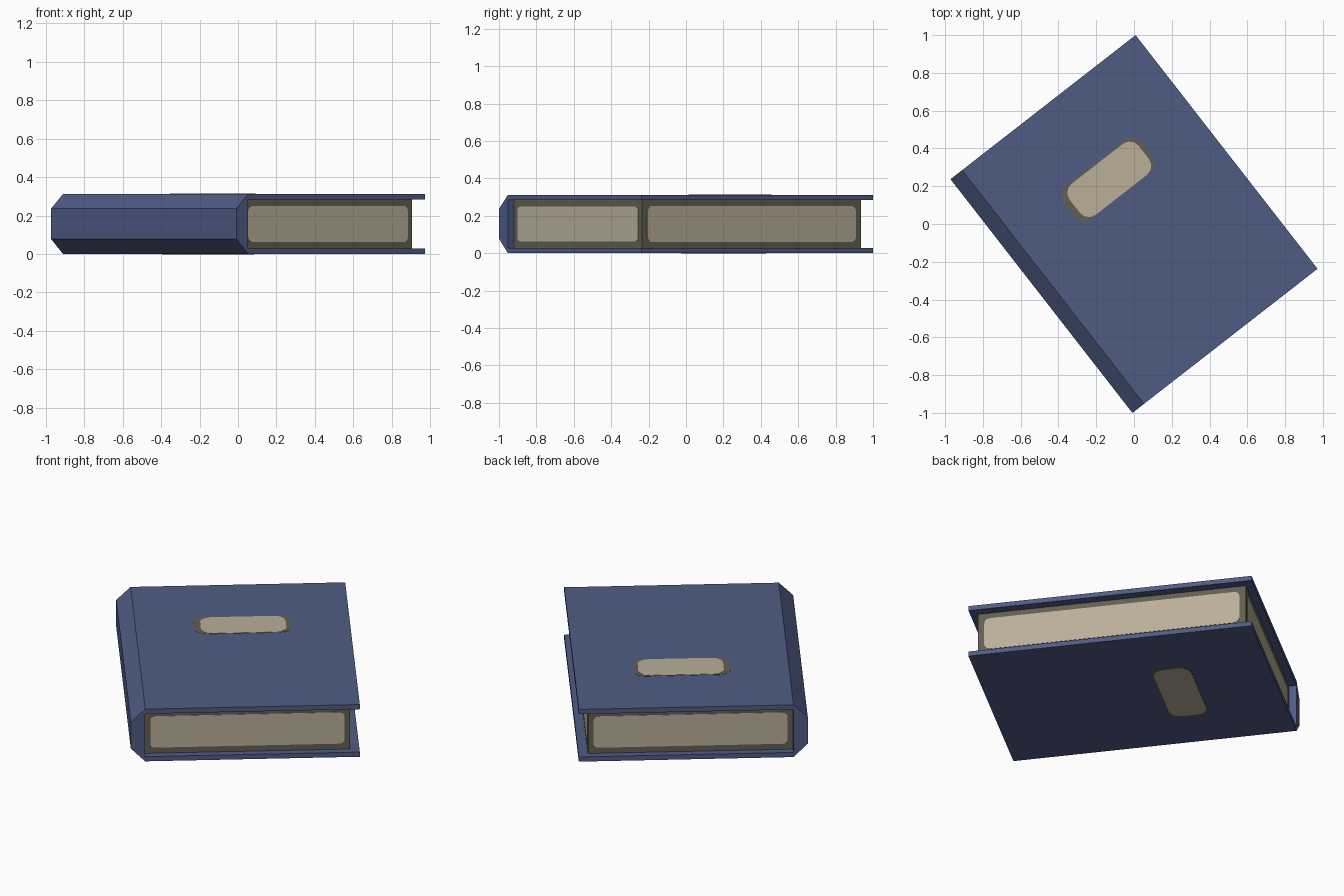
import bpy, bmesh, math
from mathutils import Vector, Matrix

if "Cube" in bpy.data.objects:
    bpy.data.objects.remove(bpy.data.objects["Cube"])

TURN = Matrix.Rotation(math.radians(37.9), 4, 'Z')   # the book lies at an angle
H, BACK, FORE, HINGE, ENDS = 0.312, -0.621, 0.621, -0.543, 0.784
COVER_T, PAGE_FORE, PAGE_END = 0.028, 0.57, 0.742


def srgb(r, g, b):
    lin = lambda c: (c / 255 / 12.92) if c < 11 else ((c / 255 + 0.055) / 1.055) ** 2.4
    return (lin(r), lin(g), lin(b), 1)


def material(name, rgb):
    m = bpy.data.materials.new(name)
    m.diffuse_color = srgb(*rgb)
    m.use_nodes = True
    m.node_tree.nodes["Principled BSDF"].inputs["Base Color"].default_value = m.diffuse_color
    return m


blue = material("cover_blue", (79, 92, 133))
paper = material("paper_tan", (186, 175, 153))
dark = material("dark_olive", (98, 95, 83))


def prism(name, points, offset, mat):
    """Extrude a closed 3D outline by an offset vector."""
    bm = bmesh.new()
    face = bm.faces.new([bm.verts.new(p) for p in points])
    ext = bmesh.ops.extrude_face_region(bm, geom=[face])
    bmesh.ops.translate(bm, vec=offset,
                        verts=[v for v in ext["geom"] if isinstance(v, bmesh.types.BMVert)])
    bmesh.ops.recalc_face_normals(bm, faces=bm.faces)
    me = bpy.data.meshes.new(name)
    bm.transform(TURN)
    bm.to_mesh(me)
    bm.free()
    me.materials.append(mat)
    ob = bpy.data.objects.new(name, me)
    bpy.context.collection.objects.link(ob)
    return ob


def box(name, u0, u1, v, z0, z1, mat):
    pts = [(u0, -v, z0), (u1, -v, z0), (u1, v, z0), (u0, v, z0)]
    return prism(name, pts, Vector((0, 0, z1 - z0)), mat)


def plate(name, centre, a, b, ha, hb, r, t, mat):
    """Thin rounded plate in the plane of a and b, raised along a x b."""
    a, b, c = Vector(a), Vector(b), Vector(centre)
    pts = []
    for q, (sa, sb) in enumerate([(1, 1), (-1, 1), (-1, -1), (1, -1)]):
        for k in range(4):
            ang = math.radians(q * 90 + k * 30)
            pts.append(c + a * (sa * (ha - r) + r * math.cos(ang))
                       + b * (sb * (hb - r) + r * math.sin(ang)))
    return prism(name, pts, a.cross(b) * t, mat)


# covers, bevelled spine and page block
box("bottom_cover", HINGE, FORE, ENDS, 0, COVER_T, blue)
box("top_cover", HINGE, FORE, ENDS, H - COVER_T, H, blue)
prism("spine", [(HINGE, -ENDS, 0), (HINGE, -ENDS, H), (BACK, -ENDS, H - 0.076),
                (BACK, -ENDS, 0.078)], Vector((0, 2 * ENDS, 0)), blue)
box("page_block", HINGE, PAGE_FORE, PAGE_END, COVER_T, H - COVER_T, dark)

# light page edges on the three open sides
U, V, Z = (1, 0, 0), (0, 1, 0), (0, 0, 1)
mid_u, half_u, mid_z = (HINGE + PAGE_FORE) / 2, (PAGE_FORE - HINGE) / 2 - 0.03, H / 2
plate("page_edge_fore", (PAGE_FORE, 0, mid_z), V, Z, PAGE_END - 0.035, 0.096, 0.03, 0.002, paper)
plate("page_edge_front", (mid_u, -PAGE_END, mid_z), U, Z, half_u, 0.094, 0.025, 0.002, paper)
plate("page_edge_back", (mid_u, PAGE_END, mid_z), Z, U, 0.094, half_u, 0.025, 0.002, paper)

# label on each cover: dark rim with a light centre
plate("top_label_rim", (0.037, 0.27, H), U, V, 0.262, 0.109, 0.06, 0.001, dark)
plate("top_label", (0.042, 0.267, H), U, V, 0.232, 0.104, 0.06, 0.002, paper)
plate("bottom_label_rim", (0.0, 0.255, 0), V, U, 0.109, 0.268, 0.06, 0.001, dark)
plate("bottom_label", (0.0, 0.255, 0), V, U, 0.103, 0.255, 0.06, 0.002, paper)
